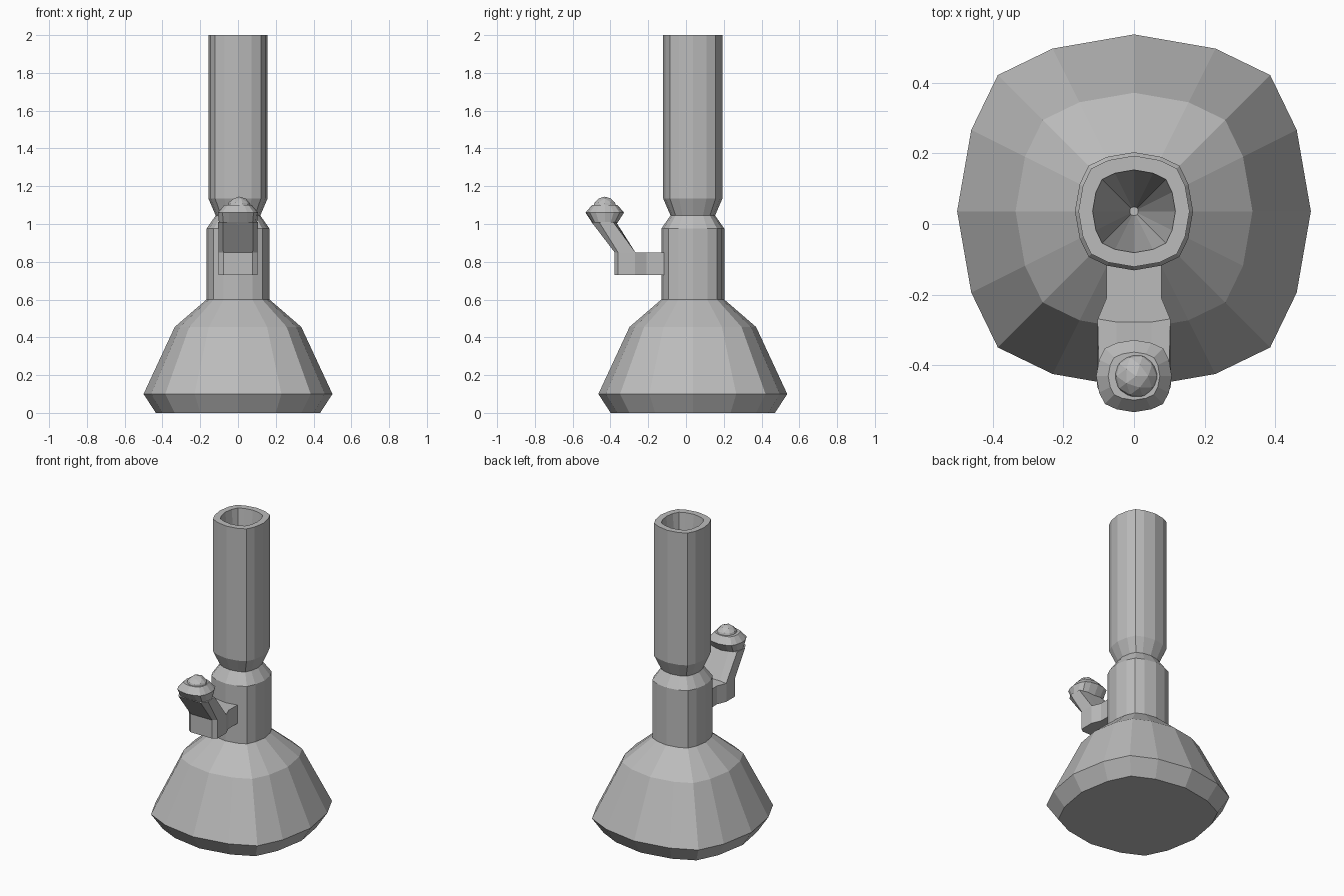
import bpy, bmesh
from mathutils import Vector

if "Cube" in bpy.data.objects:
    bpy.data.objects.remove(bpy.data.objects["Cube"], do_unlink=True)

grey = bpy.data.materials.new("plain grey")
grey.use_nodes = True
colour = (0.5, 0.5, 0.5, 1)
grey.diffuse_color = colour
grey.node_tree.nodes["Principled BSDF"].inputs["Base Color"].default_value = colour


def finish(name, bm):
    bmesh.ops.recalc_face_normals(bm, faces=bm.faces[:])
    mesh = bpy.data.meshes.new(name)
    bm.to_mesh(mesh)
    bm.free()
    mesh.materials.append(grey)
    obj = bpy.data.objects.new(name, mesh)
    bpy.context.collection.objects.link(obj)
    return obj


def loft(name, rings):
    """Join equal-sized rings of points with quads and cap both ends."""
    bm = bmesh.new()
    loops = [[bm.verts.new(p) for p in ring] for ring in rings]
    for a, b in zip(loops, loops[1:]):
        for i in range(len(a)):
            j = (i + 1) % len(a)
            bm.faces.new((a[i], a[j], b[j], b[i]))
    bm.faces.new(loops[0])
    bm.faces.new(loops[-1])
    return finish(name, bm)


# Sixteen-sided rounded square used as the common cross-section
quarter = [(1, 0), (0.92, 0.46), (0.77, 0.77), (0.46, 0.92)]
section = []
for turn in range(4):
    section += quarter
    quarter = [(-y, x) for x, y in quarter]


def ring(rx, ry, cy, z):
    return [Vector((x * rx, cy + y * ry, z)) for x, y in section]


# Flask and neck tube, with a hollow tapering down from the rim
profile = [(0.435, 0), (0.5, 0.1), (0.335, 0.455), (0.167, 0.6), (0.167, 0.975),
           (0.118, 1.045), (0.157, 1.135), (0.157, 2), (0.117, 2), (0.012, 1)]
loft("flask_and_neck", [ring(r, r, 0.036, z) for r, z in profile])


def mirrored(half, z):
    points = half + [(-x, y) for x, y in reversed(half)]
    return [Vector((x, y, z)) for x, y in points]


# Flat stem leaving the front of the neck
stem = [(0.078, -0.1), (0.078, -0.21), (0.103, -0.27), (0.103, -0.36), (0.078, -0.378)]
loft("stem", [mirrored(stem, z) for z in (0.73, 0.85)])

# Leaning arm between stem and bowl
arm = [(0.05, -0.277), (0.103, -0.268), (0.103, -0.36), (0.078, -0.378)]
top = [(0.05, -0.37), (0.1, -0.385), (0.105, -0.46), (0.08, -0.5)]
loft("arm", [mirrored(arm, 0.85), mirrored(top, 1.01)])

# Bowl flaring out and closing in again
bowl = [(0.1, 0.063, 1.0), (0.107, 0.102, 1.06), (0.073, 0.068, 1.1)]
loft("bowl", [ring(rx, ry, -0.43, z) for rx, ry, z in bowl])

# Faceted ball resting in the bowl
bm = bmesh.new()
bmesh.ops.create_icosphere(bm, subdivisions=2, radius=0.065)
ball = finish("ball", bm)
ball.location = (0.006, -0.43, 1.08)
